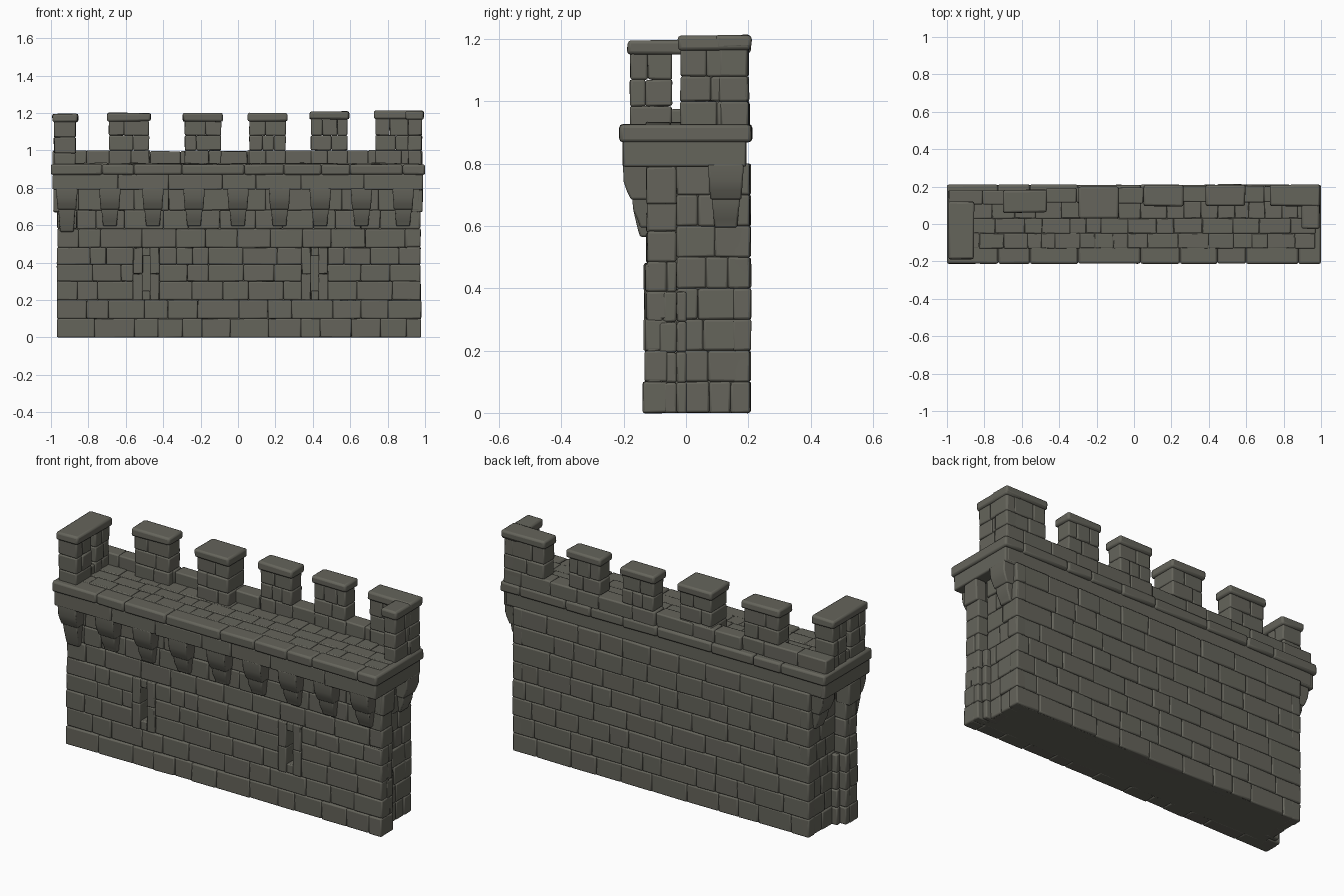
import bpy, bmesh, random
from mathutils import Matrix, Vector

random.seed(7)
X, Y, Z = 0, 1, 2
if "Cube" in bpy.data.objects:
    bpy.data.objects.remove(bpy.data.objects["Cube"], do_unlink=True)

COLOR = (0.13, 0.128, 0.105, 1)
stone = bpy.data.materials.new("olive_grey_stone")
stone.use_nodes = True
stone.diffuse_color = COLOR
bsdf = stone.node_tree.nodes["Principled BSDF"]
bsdf.inputs["Base Color"].default_value = COLOR
bsdf.inputs["Roughness"].default_value = 0.9


def box(bm, xr, yr, zr, wear=0.0):
    """Axis-aligned block with slightly worn corners."""
    verts = bmesh.ops.create_cube(bm, size=1)["verts"]
    for v in verts:
        for axis, (lo, hi) in enumerate((xr, yr, zr)):
            v.co[axis] = (hi if v.co[axis] > 0 else lo) + random.uniform(-wear, wear)
    return verts


def layer(bm, u, v, ur, rows, depth, size, through=False, bump=0.006):
    """Courses of stones running along axis u, stacked along axis v."""
    d = 3 - u - v
    inner, outer = depth
    sign = 1 if outer > inner else -1
    for v0, v1 in zip(rows, rows[1:]):
        a = ur[0]
        while a < ur[1] - 1e-4:
            b = a + size * random.uniform(0.6, 1.4)
            if ur[1] - b < size * 0.45:
                b = ur[1]
            near = inner + sign * random.uniform(0, bump) if through else inner
            far = outer - sign * random.uniform(0, bump)
            r = [None] * 3
            r[u], r[v], r[d] = (a, b), (v0, v1), tuple(sorted((near, far)))
            box(bm, *r, wear=0.0015)
            a = b


def finish(name, bm, bevel=0.007):
    bmesh.ops.recalc_face_normals(bm, faces=bm.faces)
    me = bpy.data.meshes.new(name)
    bm.to_mesh(me)
    bm.free()
    me.materials.append(stone)
    ob = bpy.data.objects.new(name, me)
    bpy.context.collection.objects.link(ob)
    mod = ob.modifiers.new("worn_edges", "BEVEL")
    mod.width, mod.segments, mod.limit_method = bevel, 2, "ANGLE"
    bpy.ops.object.select_all(action="DESELECT")
    ob.select_set(True)
    bpy.context.view_layer.objects.active = ob
    bpy.ops.object.shade_smooth_by_angle()
    return ob


def spaced(lo, hi, n):
    return [lo + (hi - lo) * i / n for i in range(n + 1)]


# Solid core of the wall, with thicker front half
bm = bmesh.new()
box(bm, (-0.89, 0.91), (-0.07, 0.195), (0, 0.8))
box(bm, (-0.955, 0.965), (-0.07, -0.045), (0, 0.8))
finish("wall_core", bm, 0.002)

# Front face, leaving room for the two arrow slits
SLITS = (-0.49, 0.41)
FRONT = (-0.06, -0.133)
FRAME = 0.07
bm = bmesh.new()
layer(bm, X, Z, (-0.968, 0.98), (0, 0.1), (-0.06, -0.139), 0.17)
layer(bm, X, Z, (-0.968, 0.98), (0.1, 0.2), FRONT, 0.16)
edges = [-0.968, SLITS[0] - FRAME, SLITS[0] + FRAME,
         SLITS[1] - FRAME, SLITS[1] + FRAME, 0.975]
for a, b in zip(edges[::2], edges[1::2]):
    layer(bm, X, Z, (a, b), (0.2, 0.3, 0.39, 0.48), FRONT, 0.14)
layer(bm, X, Z, (-0.965, 0.972), (0.48, 0.58, 0.68, 0.8), (-0.06, -0.128), 0.16)
finish("front_stones", bm)

# Arrow slit surrounds
bm = bmesh.new()
for s in SLITS:
    for lo, hi in ((s - FRAME, s - 0.02), (s + 0.02, s + FRAME)):
        layer(bm, X, Z, (lo, hi), (0.2, 0.34, 0.48), (-0.06, -0.137), 0.1)
    box(bm, (s - 0.021, s + 0.021), (-0.13, -0.06), (0.2, 0.25))
    box(bm, (s - 0.021, s + 0.021), (-0.13, -0.06), (0.435, 0.48))
finish("arrow_slit_surrounds", bm, 0.005)

# Back face
bm = bmesh.new()
layer(bm, X, Z, (-0.9, 0.925), spaced(0, 0.8, 8), (0.15, 0.209), 0.17)
finish("back_stones", bm)

# End faces: recessed rear half and projecting front pier
bm = bmesh.new()
for side, rear, pier in ((-1, -0.902, -0.968), (1, 0.925, 0.98)):
    layer(bm, Y, Z, (-0.03, 0.205), spaced(0, 0.8, 8), (rear - side * 0.06, rear), 0.1)
    layer(bm, Y, Z, (-0.125, -0.03), spaced(0, 0.68, 7), (pier - side * 0.08, pier), 0.06)
    layer(bm, Y, Z, (-0.03, 0.002), spaced(0, 0.39, 4), (rear - side * 0.05, rear + side * 0.03), 0.05)
    box(bm, sorted((rear, side * 0.988)), (-0.128, -0.03), (0.67, 0.79), 0.002)
finish("end_stones", bm)


# Corbels: an extruded bracket profile in two tiers
def prism(bm, pts, half_top, half_bottom):
    z_hi, z_lo = max(p[1] for p in pts), min(p[1] for p in pts)
    rings = []
    for s in (-1, 1):
        ring = []
        for out, z in pts:
            half = half_bottom + (half_top - half_bottom) * (z - z_lo) / (z_hi - z_lo)
            ring.append(bm.verts.new((s * half, -out, z)))
        rings.append(ring)
    bm.faces.new(rings[0])
    bm.faces.new(rings[1][::-1])
    for i in range(len(pts)):
        j = (i + 1) % len(pts)
        bm.faces.new((rings[0][i], rings[0][j], rings[1][j], rings[1][i]))
    return rings[0] + rings[1]


UPPER = [(-0.03, 0.8), (0.075, 0.8), (0.074, 0.745), (0.064, 0.715), (0.05, 0.685), (-0.03, 0.685)]
LOWER = [(-0.03, 0.69), (0.046, 0.69), (0.042, 0.65), (0.028, 0.62), (0.02, 0.595), (-0.03, 0.595)]


def corbel(bm, origin, angle, drop=0.0):
    verts = prism(bm, UPPER, 0.058, 0.05)
    low = prism(bm, LOWER, 0.046, 0.036)
    for v in low:
        if v.co.z < 0.64:
            v.co.z -= drop
    m = Matrix.Translation(Vector(origin)) @ Matrix.Rotation(angle, 4, "Z")
    bmesh.ops.transform(bm, matrix=m, verts=verts + low)


QUARTER = 1.5708
bm = bmesh.new()
for x in (-0.915, -0.685, -0.455, -0.235, 0, 0.222, 0.44, 0.66, 0.883):
    corbel(bm, (x, -0.127, 0), 0, 0.03 if abs(x) > 0.9 else 0)
corbel(bm, (0.915, 0.128, 0), QUARTER)
corbel(bm, (-0.895, 0.128, 0), -QUARTER)
finish("corbels", bm, 0.006)

# Cornice band and projecting ledge
bm = bmesh.new()
box(bm, (-0.975, 0.975), (-0.19, 0.195), (0.795, 0.9))
layer(bm, X, Z, (-0.992, 0.99), (0.79, 0.873), (0.195, -0.204), 0.26, True, 0.004)
finish("cornice", bm)
bm = bmesh.new()
layer(bm, X, Z, (-1, 1), (0.87, 0.926), (0.213, -0.215), 0.24, True, 0.004)
finish("ledge", bm, 0.011)

# Walkway paving
bm = bmesh.new()
layer(bm, X, Y, (-0.96, 0.97), (-0.13, -0.05, 0.03, 0.12), (0.9, 0.934), 0.12)
finish("walkway_paving", bm, 0.005)

# Low parapet along the back, bending slightly outward to the right
bm = bmesh.new()
layer(bm, X, Z, (-0.99, -0.47), (0.92, 1.0), (0.1, 0.182), 0.15, True)
layer(bm, X, Z, (-0.47, 0.05), (0.92, 0.995), (0.11, 0.195), 0.15, True)
layer(bm, X, Z, (0.05, 0.98), (0.92, 1.0), (0.115, 0.206), 0.15, True)
finish("parapet", bm)


# Merlons with cap stones
def merlon(bodies, caps, xr, yr, top, size=0.1, along=X):
    across = yr if along == X else xr
    layer(bodies, along, Z, xr if along == X else yr,
          (0.92, 1.0, 1.08, top - 0.04), across, size, True)
    cap(caps, xr, yr, top)


def cap(caps, xr, yr, top):
    box(caps, (xr[0] - 0.009, xr[1] + 0.009), (yr[0] - 0.009, yr[1] + 0.007),
        (top - 0.045, top), 0.003)


bodies, caps = bmesh.new(), bmesh.new()
for xr, yr, top in (
    ((-0.69, -0.475), (0.07, 0.175), 1.2),
    ((-0.285, -0.09), (0.04, 0.19), 1.2),
    ((0.06, 0.255), (0.105, 0.203), 1.2),
    ((0.39, 0.585), (0.105, 0.203), 1.21),
    ((0.735, 0.985), (0.105, 0.203), 1.214),
):
    merlon(bodies, caps, xr, yr, top)
# right corner return
merlon(bodies, caps, (0.905, 0.984), (-0.018, 0.2), 1.211, 0.09, Y)
# left end merlon, split by a narrow slit under one cap
for yr in ((-0.18, -0.045), (-0.012, 0.11)):
    layer(bodies, Y, Z, yr, (0.92, 0.985, 1.07, 1.16), (-0.865, -0.985), 0.08, True)
box(bodies, (-0.975, -0.875), (-0.05, 0), (0.92, 0.975))
cap(caps, (-0.985, -0.865), (-0.18, 0.112), 1.195)
finish("merlons", bodies)
finish("merlon_caps", caps, 0.011)
